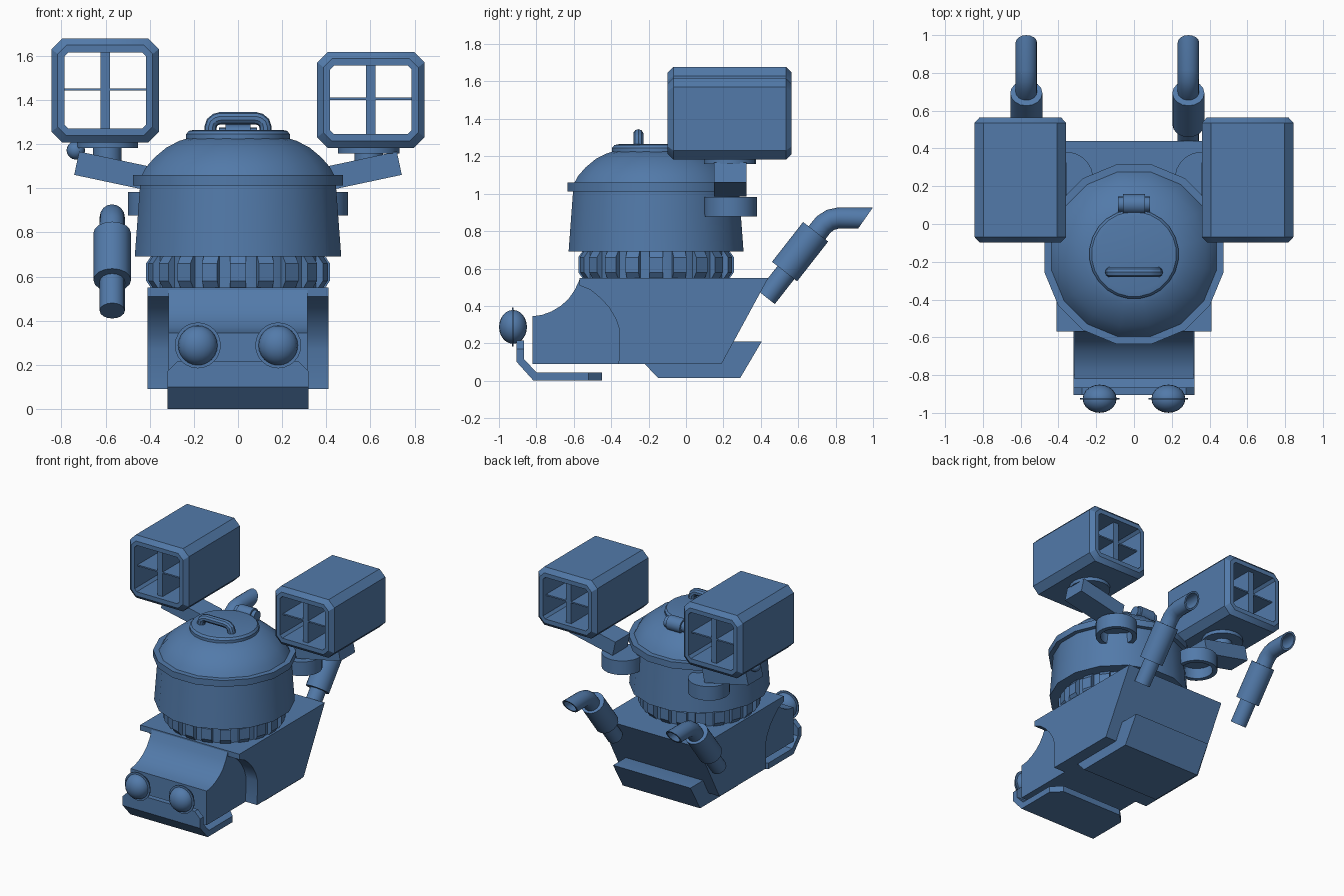
import bpy, bmesh, math
from math import sin, cos, pi, radians
from mathutils import Matrix, Vector

if "Cube" in bpy.data.objects:
    bpy.data.objects.remove(bpy.data.objects["Cube"])

blue = bpy.data.materials.new("steel blue")
blue.use_nodes = True
blue.diffuse_color = (0.085, 0.195, 0.40, 1)
blue.node_tree.nodes["Principled BSDF"].inputs["Base Color"].default_value = (0.085, 0.195, 0.40, 1)
parts = []


def finish(name, bm):
    bmesh.ops.recalc_face_normals(bm, faces=bm.faces)
    mesh = bpy.data.meshes.new(name)
    bm.to_mesh(mesh)
    bm.free()
    mesh.materials.append(blue)
    obj = bpy.data.objects.new(name, mesh)
    bpy.context.collection.objects.link(obj)
    parts.append(obj)
    return obj


def loft(name, rings, loop=False):
    """Skin a list of equal rings; cap the ends unless they join up."""
    bm = bmesh.new()
    vs = [[bm.verts.new(p) for p in ring] for ring in rings]
    n = len(vs[0])
    for a, b in zip(vs, vs[1:] + (vs[:1] if loop else [])):
        for i in range(n):
            j = (i + 1) % n
            bm.faces.new((a[i], a[j], b[j], b[i]))
    if not loop:
        bm.faces.new(vs[0])
        bm.faces.new(vs[-1])
    return finish(name, bm)


def lathe(name, profile, x=0, y=0, sides=16):
    """Turn (radius, z) points round a vertical axis."""
    turn = [2 * pi * (i + 0.5) / sides for i in range(sides)]
    return loft(name, [[(x + r * cos(t), y + r * sin(t), z) for t in turn] for r, z in profile])


def prism(name, profile, half):
    """Extrude a (y, z) outline across the width."""
    return loft(name, [[(x, y, z) for y, z in profile] for x in (-half, half)])


def box(name, size, matrix):
    bm = bmesh.new()
    bmesh.ops.create_cube(bm, size=1, matrix=matrix @ Matrix.Diagonal((*size, 1)))
    return finish(name, bm)


def cylinder(name, r, depth, matrix, sides=24):
    bm = bmesh.new()
    bmesh.ops.create_cone(bm, cap_ends=True, segments=sides, radius1=r, radius2=r,
                          depth=depth, matrix=matrix)
    return finish(name, bm)


at = lambda x, y, z: Matrix.Translation((x, y, z))
along_x = Matrix.Rotation(pi / 2, 4, 'Y')
along_y = Matrix.Rotation(pi / 2, 4, 'X')

# Hull: narrow hood and wide body with an arched front edge
hood = [(-.82, .09), (-.82, .345), (-.77, .352), (-.72, .37), (-.67, .4), (-.63, .435),
        (-.595, .485), (-.565, .55), (0, .55), (0, .09)]
prism("hood", hood, .315)
body = [(-.57, .55), (.44, .55), (.19, .09), (-.36, .09), (-.355, .27), (-.375, .33),
        (-.41, .39), (-.455, .44), (-.51, .485), (-.57, .51)]
prism("body", body, .41)
prism("rear_skid", [(-.23, .1), (-.15, .015), (.29, .015), (.405, .21), (.2, .21)], .32)

# Bent bumper plate with clipped corners: outer point, inner point, half width
bends = [((-.905, .215), (-.865, .215), .275), ((-.905, .17), (-.865, .17), .32),
         ((-.905, .1), (-.865, .115), .32), ((-.815, 0), (-.8, .045), .32),
         ((-.52, 0), (-.52, .045), .32), ((-.45, 0), (-.45, .045), .25)]
loft("bumper", [[(-w, *o), (w, *o), (w, *i), (-w, *i)] for o, i, w in bends])

# Headlights with thin rims
for side, s in (("right", -1), ("left", 1)):
    bm = bmesh.new()
    bmesh.ops.create_uvsphere(bm, u_segments=20, v_segments=12, radius=.09,
                              matrix=at(s * .182, -.925, .288) @ Matrix.Diagonal((1, .83, 1, 1)))
    finish(side + "_headlight", bm)
    cylinder(side + "_headlight_rim", .104, .008, at(s * .182, -.925, .288) @ along_y)

# Turret: toothed bearing, pot, rim, dome and hatch
TY = -.16
lathe("bearing_core", [(.385, .53), (.385, .71)], 0, TY, 40)
TEETH = 20
for k in range(TEETH):
    m = at(0, TY, 0) @ Matrix.Rotation(2 * pi * k / TEETH, 4, 'Z')
    prof = [(.36, .55), (.395, .55), (.416, .58), (.416, .66), (.395, .69), (.36, .69)]
    tooth = prism("bearing_tooth", [(-r, z) for r, z in prof], .036)
    tooth.data.transform(m)
lathe("turret_pot", [(.477, .69), (.452, 1.02)], 0, TY)
lathe("turret_rim", [(.484, 1.012), (.484, 1.06)], 0, TY)
lathe("turret_dome", [(.45, 1.05), (.425, 1.095), (.385, 1.14), (.33, 1.185), (.27, 1.215), (.22, 1.23)],
      0, TY)
lathe("hatch", [(.237, 1.21), (.237, 1.245), (.225, 1.26), (.2, 1.265)], 0, TY, 24)

# Hatch handle and hinge
curve = bpy.data.curves.new("hatch_handle", 'CURVE')
curve.dimensions = '3D'
curve.bevel_depth = .028
curve.bevel_resolution = 3
spline = curve.splines.new('POLY')
half = [(.125, 1.25), (.125, 1.275), (.118, 1.298), (.1, 1.312), (.08, 1.317)]
path = half + [(-x, z) for x, z in reversed(half)]
spline.points.add(len(path) - 1)
for p, (x, z) in zip(spline.points, path):
    p.co = (x, -.255, z, 1)
temp = bpy.data.objects.new("handle_path", curve)
bpy.context.collection.objects.link(temp)
bm = bmesh.new()
bm.from_mesh(temp.to_mesh())
temp.to_mesh_clear()
bpy.data.objects.remove(temp)
finish("hatch_handle", bm)
cylinder("hinge_pin", .04, .17, at(0, .105, 1.235) @ along_x, 16)
cylinder("hinge_barrel", .053, .115, at(0, .105, 1.235) @ along_x, 16)


def octagon(cx, cz, hw, hh, c, y):
    quarter = [(hw, hh - c), (hw - c, hh)]
    pts = quarter + [(-x, z) for x, z in reversed(quarter)]
    pts += [(-x, -z) for x, z in pts]
    return [(cx + x, y, cz + z) for x, z in pts]


# Side pods: hollow box launchers on swivels, arms and cups
for side, s, bottom, top in (("right", -1, 1.208, 1.678), ("left", 1, 1.183, 1.618)):
    cx, cz, hh = s * .602, (bottom + top) / 2, (top - bottom) / 2
    rings = [(.215, .03, .04, -.098), (.243, 0, .048, -.068), (.243, 0, .048, .535),
             (.215, .03, .04, .565), (.185, .062, .018, .565), (.185, .062, .018, -.098)]
    loft(side + "_launcher_case",
         [octagon(cx, cz, hw, hh - inset, c, y) for hw, inset, c, y in rings], loop=True)
    box(side + "_launcher_divider", (.044, .59, 2 * hh - .11), at(cx, .233, cz))
    box(side + "_launcher_shelf", (.38, .59, .01), at(cx, .233, cz + .005))
    cylinder(side + "_swivel", .14, .05, at(s * .592, .235, bottom), 20)
    tilt = Matrix.Rotation(-s * radians(12), 4, 'Y')
    box(side + "_arm", (.37, .175, .108), at(s * .55, .237, 1.075) @ tilt)
    cylinder(side + "_arm_post", .065, .12, at(s * .592, .235, bottom - .06), 16)
    lathe(side + "_cup", [(.11, .955), (.11, .877), (.142, .877), (.142, .982)], s * .358, .24, 24)
bm = bmesh.new()
bmesh.ops.create_uvsphere(bm, u_segments=16, v_segments=10, radius=.042, matrix=at(-.735, .235, 1.172))
finish("right_arm_knob", bm)

# Exhausts: bent pipe with a slanted open mouth, and a muffler sleeve
A = radians(52)
stations = [(.43, .445, A, 1), (.705, .797, A, 1), (.735, .835, radians(40), 1),
            (.772, .86, radians(20), 1), (.815, .87, 0, 1)]
for name, px in (("right_exhaust", -.57), ("left_exhaust", .288)):
    turn = [2 * pi * i / 16 for i in range(16)]

    def ring(y, z, vy, vz, r):
        return [(px + r * cos(t), y + r * vy * sin(t), z + r * vz * sin(t)) for t in turn]

    rings = [ring(y, z, -sin(a), cos(a), .057 * k) for y, z, a, k in stations]
    rings += [ring(.96, .87, .7, 1, .057), ring(.96, .87, .7, 1, .045), ring(.85, .87, 0, 1, .045)]
    loft(name + "_pipe", rings)
    direction = Vector((0, cos(A), sin(A)))
    m = at(px, .61, .69) @ direction.to_track_quat('Z', 'Y').to_matrix().to_4x4()
    cylinder(name + "_muffler", .085, .27, m, 16)

# Smooth the round parts and keep the hard edges
bpy.ops.object.select_all(action='DESELECT')
for obj in parts:
    obj.select_set(True)
bpy.context.view_layer.objects.active = parts[0]
bpy.ops.object.shade_smooth_by_angle(angle=radians(31))
